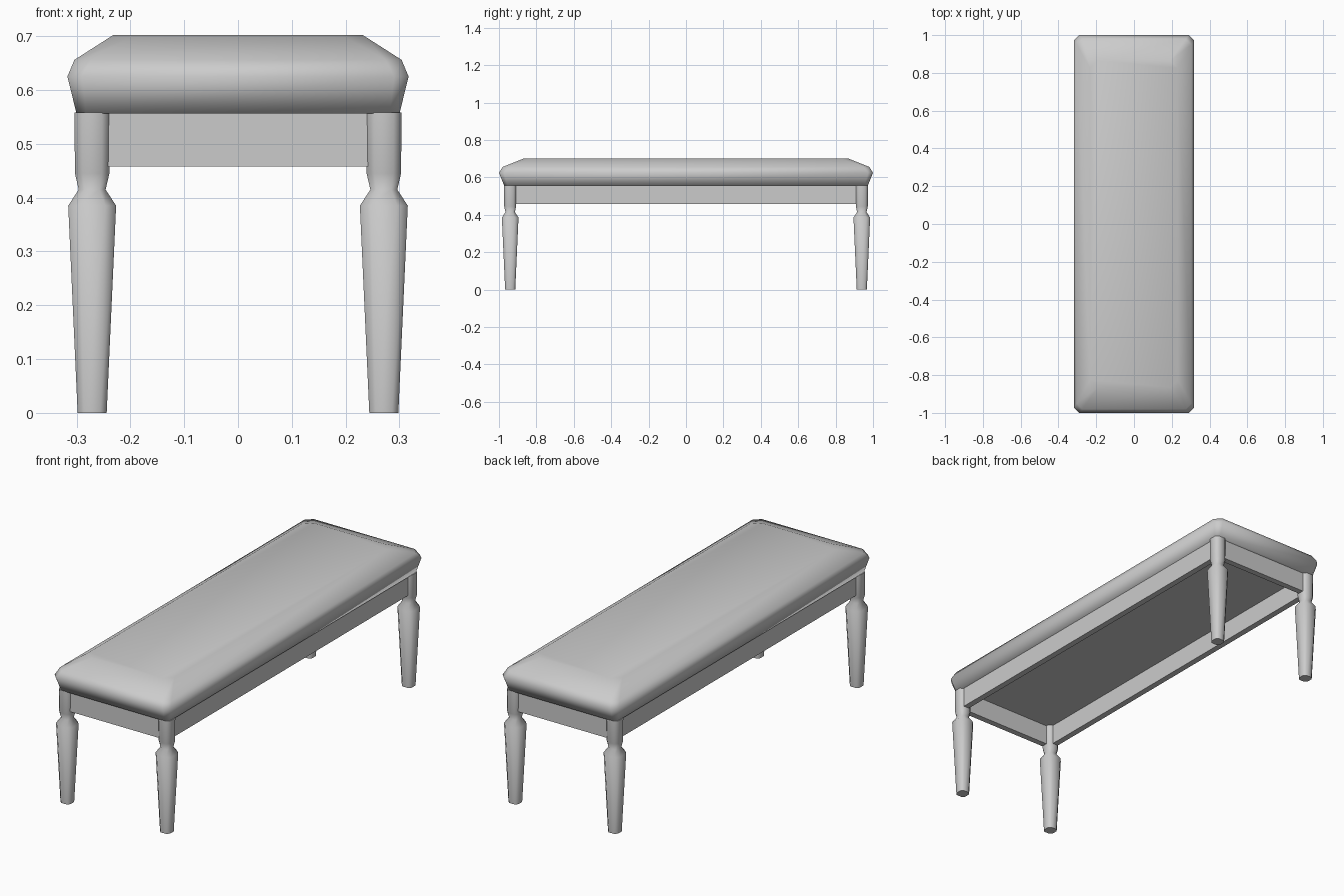
import bpy, math

if "Cube" in bpy.data.objects:
    bpy.data.objects.remove(bpy.data.objects["Cube"])


def ring(cx, cy, z, hx, hy, c):
    """Rectangle with chamfered corners, as eight points."""
    pts = [(hx, -hy + c), (hx, hy - c), (hx - c, hy), (-hx + c, hy),
           (-hx, hy - c), (-hx, -hy + c), (-hx + c, -hy), (hx - c, -hy)]
    return [(cx + x, cy + y, z) for x, y in pts]


def loft(name, rings, angle):
    """Skin a stack of rings and cap both ends."""
    n = len(rings[0])
    verts = [p for r in rings for p in r]
    faces = [tuple(range(n))[::-1], tuple(range(len(verts) - n, len(verts)))]
    for k in range(len(rings) - 1):
        for i in range(n):
            j = (i + 1) % n
            faces.append((k*n + i, k*n + j, (k+1)*n + j, (k+1)*n + i))
    mesh = bpy.data.meshes.new(name)
    mesh.from_pydata(verts, [], faces)
    ob = bpy.data.objects.new(name, mesh)
    bpy.context.collection.objects.link(ob)
    bpy.ops.object.select_all(action='DESELECT')
    ob.select_set(True)
    bpy.context.view_layer.objects.active = ob
    bpy.ops.object.shade_smooth_by_angle(angle=math.radians(angle))
    return ob


def box(name, center, size):
    bpy.ops.mesh.primitive_cube_add(size=1, location=center)
    ob = bpy.context.object
    ob.name = name
    ob.scale = size
    bpy.ops.object.transform_apply(location=False, rotation=False, scale=True)
    return ob


# Padded seat cushion: (z, half width, half length, corner chamfer)
seat = [(0.556, 0.26, 0.93, 0.004), (0.556, 0.30, 0.972, 0.018),
        (0.625, 0.317, 1.0, 0.027), (0.656, 0.304, 0.98, 0.03),
        (0.702, 0.232, 0.865, 0.04)]
loft("seat_cushion", [ring(0, 0, *s) for s in seat], 80)

# Apron rails forming an open frame under the seat
Z, H, T = 0.508, 0.100, 0.03
for side, s in (("right", 1), ("left", -1)):
    box(side + "_rail", (s * 0.275, 0, Z), (T, 1.88, H))
for side, s in (("back", 1), ("front", -1)):
    box(side + "_rail", (0, s * 0.945, Z), (0.54, T, H))

# Four turned legs with a block top, neck and taper: (z, half width)
leg = [(0.0, 0.027), (0.385, 0.0445), (0.415, 0.025),
       (0.445, 0.032), (0.558, 0.033)]
for fb, sy in (("front", -1), ("back", 1)):
    for lr, sx in (("left", -1), ("right", 1)):
        loft(f"{fb}_{lr}_leg",
             [ring(sx * 0.271, sy * 0.94, z, r, r, r * 0.45) for z, r in leg], 50)
